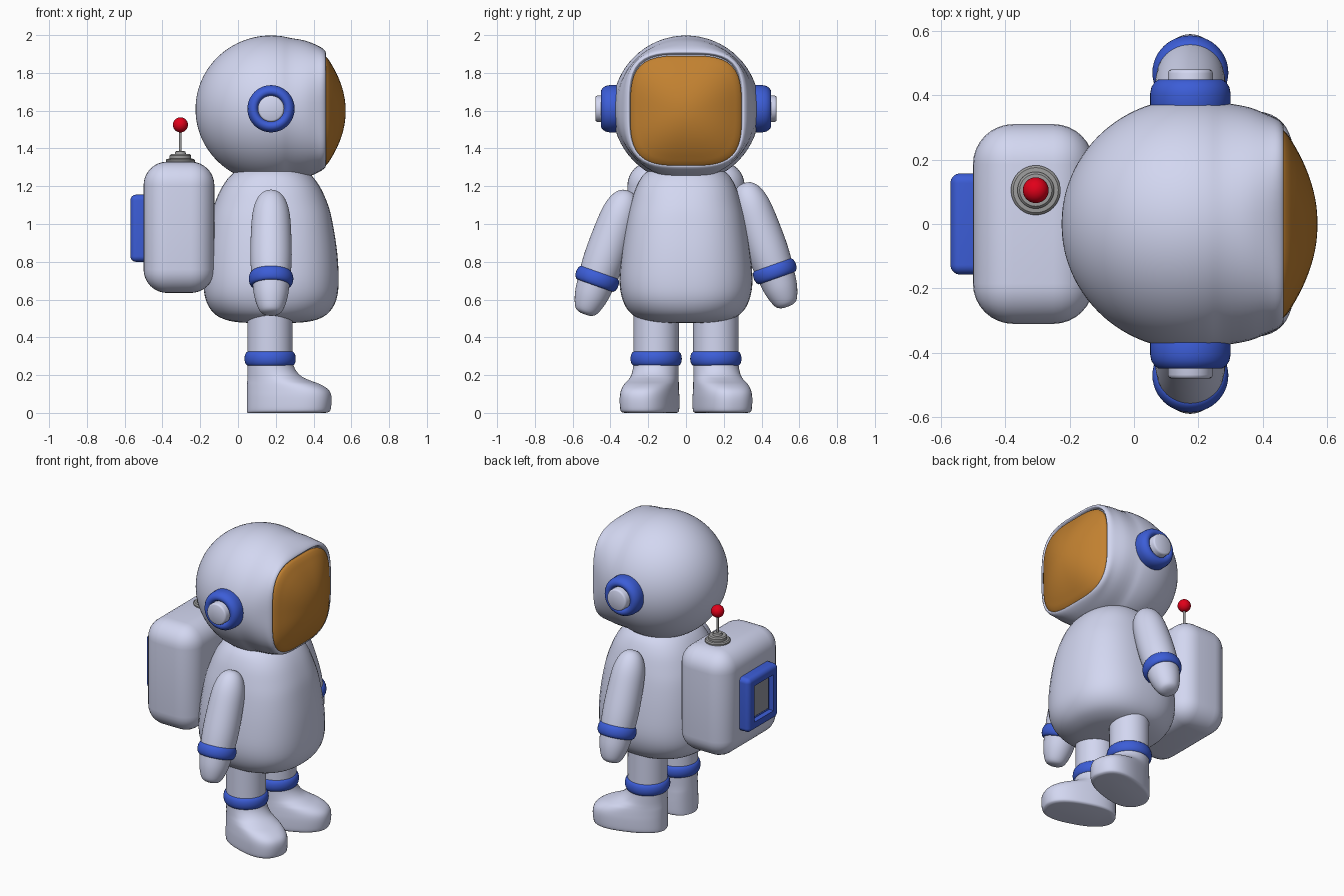
import bpy, bmesh, math
from mathutils import Matrix, Vector

if "Cube" in bpy.data.objects:
    bpy.data.objects.remove(bpy.data.objects["Cube"])


def material(name, rgb):
    m = bpy.data.materials.new(name)
    m.diffuse_color = (*rgb, 1)
    m.use_nodes = True
    m.node_tree.nodes["Principled BSDF"].inputs["Base Color"].default_value = m.diffuse_color
    return m


WHITE = material("suit_white", (0.65, 0.68, 0.88))
BLUE = material("trim_blue", (0.045, 0.11, 0.68))
AMBER = material("visor_amber", (0.54, 0.22, 0.03))
RED = material("beacon_red", (0.75, 0.0, 0.01))
GREY = material("metal_grey", (0.33, 0.33, 0.33))
PLATE = material("plate_grey", (0.3, 0.31, 0.36))


def finish(name, bm, mat, matrix=Matrix(), angle=40):
    bm.transform(matrix)
    bmesh.ops.recalc_face_normals(bm, faces=bm.faces)
    me = bpy.data.meshes.new(name)
    bm.to_mesh(me)
    bm.free()
    me.materials.append(mat)
    me.shade_smooth()
    me.set_sharp_from_angle(angle=math.radians(angle))
    ob = bpy.data.objects.new(name, me)
    bpy.context.collection.objects.link(ob)
    return ob


def densify(rows, n):
    """Catmull-Rom interpolation of the profile rows."""
    out = []
    for i in range(len(rows) - 1):
        a, b, c, d = (rows[max(0, min(len(rows) - 1, i + k))] for k in (-1, 0, 1, 2))
        for j in range(n):
            t = j / n
            out.append([0.5 * (2 * q + (r - p) * t + (2*p - 5*q + 4*r - s) * t**2
                               + (3*q - p - 3*r + s) * t**3)
                        for p, q, r, s in zip(a, b, c, d)])
    return out + [list(rows[-1])]


def loft(name, rows, mat, matrix=Matrix(), n=4, seg=48, angle=40):
    """Rows: (height, rx, ry, exponent, x offset), superellipse rings along local z."""
    bm = bmesh.new()
    rings = []
    for h, rx, ry, p, off in densify(rows, n):
        rx, ry = max(rx, 0.001), max(ry, 0.001)
        ring = []
        for k in range(seg):
            t = 2 * math.pi * k / seg
            c, s = math.cos(t), math.sin(t)
            f = (abs(c)**p + abs(s)**p) ** (-1 / p)
            ring.append(bm.verts.new((off + rx * c * f, ry * s * f, h)))
        rings.append(ring)
    for a, b in zip(rings, rings[1:]):
        for k in range(seg):
            m = (k + 1) % seg
            bm.faces.new((a[k], a[m], b[m], b[k]))
    bm.faces.new(rings[0])
    bm.faces.new(rings[-1])
    return finish(name, bm, mat, matrix, angle)


def lathe(name, profile, mat, matrix=Matrix(), n=1, angle=40):
    return loft(name, [(h, r, r, 2, 0) for r, h in profile], mat, matrix, n, angle=angle)


def box(name, lo, hi, bevel, mat, recess=None):
    lo, hi = Vector(lo), Vector(hi)
    bm = bmesh.new()
    bmesh.ops.create_cube(bm, size=1)
    bm.transform(Matrix.Translation((lo + hi) / 2) @ Matrix.Diagonal((*(hi - lo), 1)))
    bmesh.ops.bevel(bm, geom=bm.edges[:], offset=bevel, segments=8, profile=0.5, affect='EDGES')
    if recess:
        back = min(bm.faces, key=lambda f: f.calc_center_median().x)
        bmesh.ops.inset_region(bm, faces=[back], thickness=recess[0], depth=0)
        bmesh.ops.inset_region(bm, faces=[back], thickness=0.004, depth=-recess[1])
    return finish(name, bm, mat)


def cuff(name, r, half, mat, matrix):
    """Closed rounded band with a radius r and half height."""
    prof = [(r - 0.04, -half), (r - 0.02, -half)]
    prof += [(r - 0.02 + 0.02 * math.cos(a), half * math.sin(a))
             for a in (math.radians(d) for d in range(-75, 76, 15))]
    prof += [(r - 0.02, half), (r - 0.04, half)]
    return lathe(name, prof, mat, matrix)


T, R = Matrix.Translation, Matrix.Rotation
ALONG_X = R(math.pi / 2, 4, 'Y')
CX, HZ = 0.175, 1.61

# helmet: ball whose front turns into a rounded square rim
rows = [(-0.4 * math.cos(a), 0.39 * math.sin(a), 0.39 * math.sin(a), 2, 0)
        for a in (math.radians(d) for d in range(0, 106, 7))]
rows += [(0.18, 0.363, 0.363, 2.2, 0), (0.24, 0.340, 0.340, 2.6, 0),
         (0.272, 0.322, 0.325, 3.1, 0), (0.287, 0.308, 0.311, 3.4, 0),
         (0.288, 0.298, 0.301, 3.5, 0), (0.270, 0.290, 0.293, 3.5, 0)]
loft("helmet", rows, WHITE, T((CX, 0, HZ - 0.002)) @ ALONG_X, n=3, seg=64, angle=60)

# visor: domed rounded square
rows = [(0.395 - 0.10 * t * t, 0.286 * t, 0.288 * t, 2 + 1.5 * t, 0)
        for t in (0, 0.15, 0.3, 0.45, 0.6, 0.75, 0.88, 0.96)]
rows += [(0.285, 0.292, 0.294, 3.5, 0), (0.265, 0.290, 0.292, 3.5, 0)]
loft("visor", rows, AMBER, T((CX, 0, HZ - 0.012)) @ ALONG_X, n=3, seg=64, angle=60)

# torso
loft("torso", [(0.475, 0, 0, 2.3, 0), (0.478, 0.15, 0.14, 2.3, 0),
               (0.493, 0.24, 0.23, 2.3, 0), (0.53, 0.305, 0.295, 2.4, 0),
               (0.60, 0.346, 0.336, 2.5, 0), (0.70, 0.358, 0.352, 2.5, 0),
               (0.85, 0.350, 0.340, 2.5, 0), (1.0, 0.327, 0.317, 2.5, 0),
               (1.1, 0.302, 0.295, 2.4, 0), (1.2, 0.257, 0.262, 2.4, 0),
               (1.27, 0.20, 0.215, 2.3, 0), (1.31, 0.12, 0.13, 2.2, 0),
               (1.32, 0, 0, 2.2, 0)], WHITE, T((CX, 0, 0)), angle=60)

# backpack with recessed back panel
box("backpack", (-0.5, -0.31, 0.635), (-0.125, 0.31, 1.33), 0.125, WHITE)
box("back_panel", (-0.57, -0.157, 0.80), (-0.47, 0.157, 1.155), 0.03, BLUE, (0.04, 0.03))
box("back_panel_plate", (-0.545, -0.084, 0.874), (-0.50, 0.084, 1.081), 0.002, PLATE)

# antenna
at = T((-0.305, 0.105, 0))
lathe("antenna_base", [(0.07, 1.31), (0.077, 1.32), (0.077, 1.338), (0.07, 1.345),
                       (0.057, 1.346), (0.057, 1.362), (0.05, 1.37), (0.03, 1.371),
                       (0.026, 1.385), (0, 1.386)], GREY, at)
lathe("antenna_rod", [(0.007, 1.36), (0.007, 1.51)], GREY, at)
lathe("antenna_ball", [(0.04 * math.sin(math.pi * k / 16), 1.525 - 0.04 * math.cos(math.pi * k / 16))
                       for k in range(17)], RED, at)

ARM = [(0, -0.2), (0.035, -0.196), (0.062, -0.175), (0.086, -0.11), (0.098, -0.03),
       (0.109, 0.1), (0.107, 0.25), (0.098, 0.37), (0.075, 0.445), (0.04, 0.485), (0, 0.495)]
FOOT = [(0.0, 0.30, 0.115), (0.004, 0.318, 0.128), (0.02, 0.33, 0.136), (0.08, 0.335, 0.137),
        (0.12, 0.32, 0.134), (0.15, 0.275, 0.13), (0.172, 0.215, 0.126), (0.2, 0.16, 0.122),
        (0.25, 0.125, 0.12), (0.32, 0.12, 0.12), (0.56, 0.12, 0.12)]

for side, label in ((-1, "right"), (1, "left")):
    # ear caps, pointing along +-y
    ear = T((CX, 0, HZ)) @ R(-side * math.pi / 2, 4, 'X')
    lathe(label + "_ear_ring", [(0.115, 0.33), (0.125, 0.345), (0.125, 0.405), (0.121, 0.425),
                                (0.11, 0.442), (0.098, 0.449), (0.085, 0.449), (0.075, 0.442),
                                (0.07, 0.43), (0, 0.43)], BLUE, ear)
    lathe(label + "_ear_cap", [(0.07, 0.38), (0.07, 0.468), (0.067, 0.476), (0.06, 0.48),
                               (0, 0.48)], WHITE, ear)

    # arms with wrist cuffs; one arm sits a little higher
    arm = T((CX, side * 0.47, 0.73 + side * 0.02)) @ R(math.radians(side * 19.5), 4, 'X')
    lathe(label + "_arm", ARM, WHITE, arm, n=4, angle=60)
    cuff(label + "_wrist_cuff", 0.118, 0.038, BLUE, arm)

    # legs with turned-out boots and ankle cuffs
    leg = T((0.17, side * 0.158, 0)) @ R(math.radians(side * 19), 4, 'Z')
    loft(label + "_leg_and_boot",
         [(z, (f + 0.12) / 2, w, 2 + 0.5 * min(1, (f - 0.12) / 0.18), (f - 0.12) / 2)
          for z, f, w in FOOT], WHITE, leg, angle=50)
    cuff(label + "_ankle_cuff", 0.136, 0.038, BLUE, leg @ T((0, 0, 0.287)))
